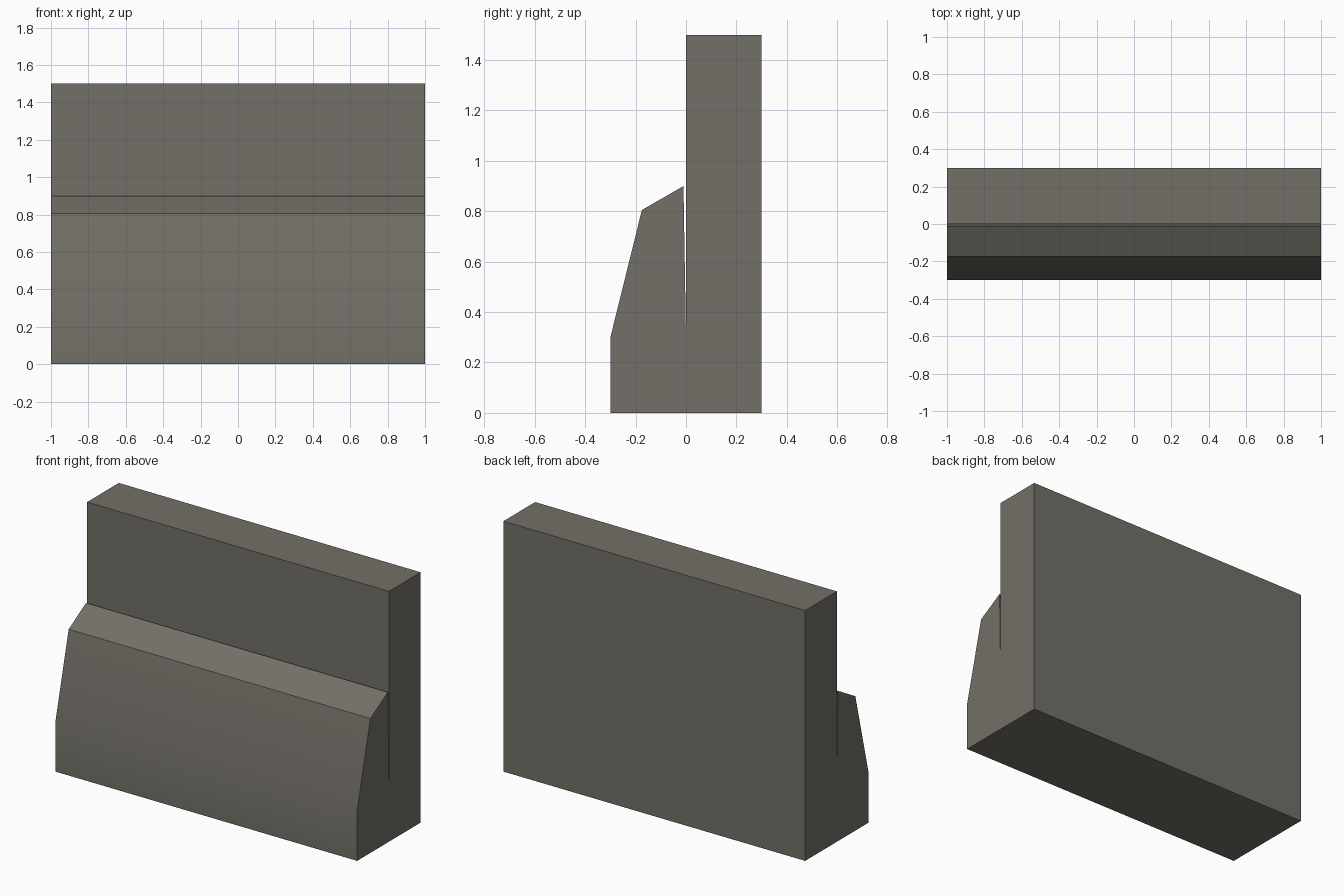
import bpy
import bmesh

cube = bpy.data.objects.get("Cube")
if cube:
    bpy.data.objects.remove(cube, do_unlink=True)

# Warm grey stone
stone = bpy.data.materials.new("warm_grey_stone")
stone.use_nodes = True
colour = (0.17, 0.16, 0.135, 1)
stone.diffuse_color = colour
bsdf = stone.node_tree.nodes["Principled BSDF"]
bsdf.inputs["Base Color"].default_value = colour
bsdf.inputs["Roughness"].default_value = 0.9

# Side profile (y, z): tall wall, narrow slit, sloped firing step in front
profile = [(-0.3, 0), (0.3, 0), (0.3, 1.5), (0, 1.5),
           (0, 0.3), (-0.01, 0.9), (-0.175, 0.805), (-0.3, 0.3)]

bm = bmesh.new()
face = bm.faces.new([bm.verts.new((-1, y, z)) for y, z in profile])
swept = bmesh.ops.extrude_face_region(bm, geom=[face])["geom"]
bmesh.ops.translate(bm, vec=(2, 0, 0),
                    verts=[v for v in swept if isinstance(v, bmesh.types.BMVert)])
bmesh.ops.recalc_face_normals(bm, faces=bm.faces)

mesh = bpy.data.meshes.new("wall_with_sloped_base")
bm.to_mesh(mesh)
bm.free()
mesh.materials.append(stone)
wall = bpy.data.objects.new("wall_with_sloped_base", mesh)
bpy.context.collection.objects.link(wall)

# Soft shading across the gentle bend, sharp elsewhere
bpy.ops.object.select_all(action="DESELECT")
wall.select_set(True)
bpy.context.view_layer.objects.active = wall
bpy.ops.object.shade_smooth_by_angle()
